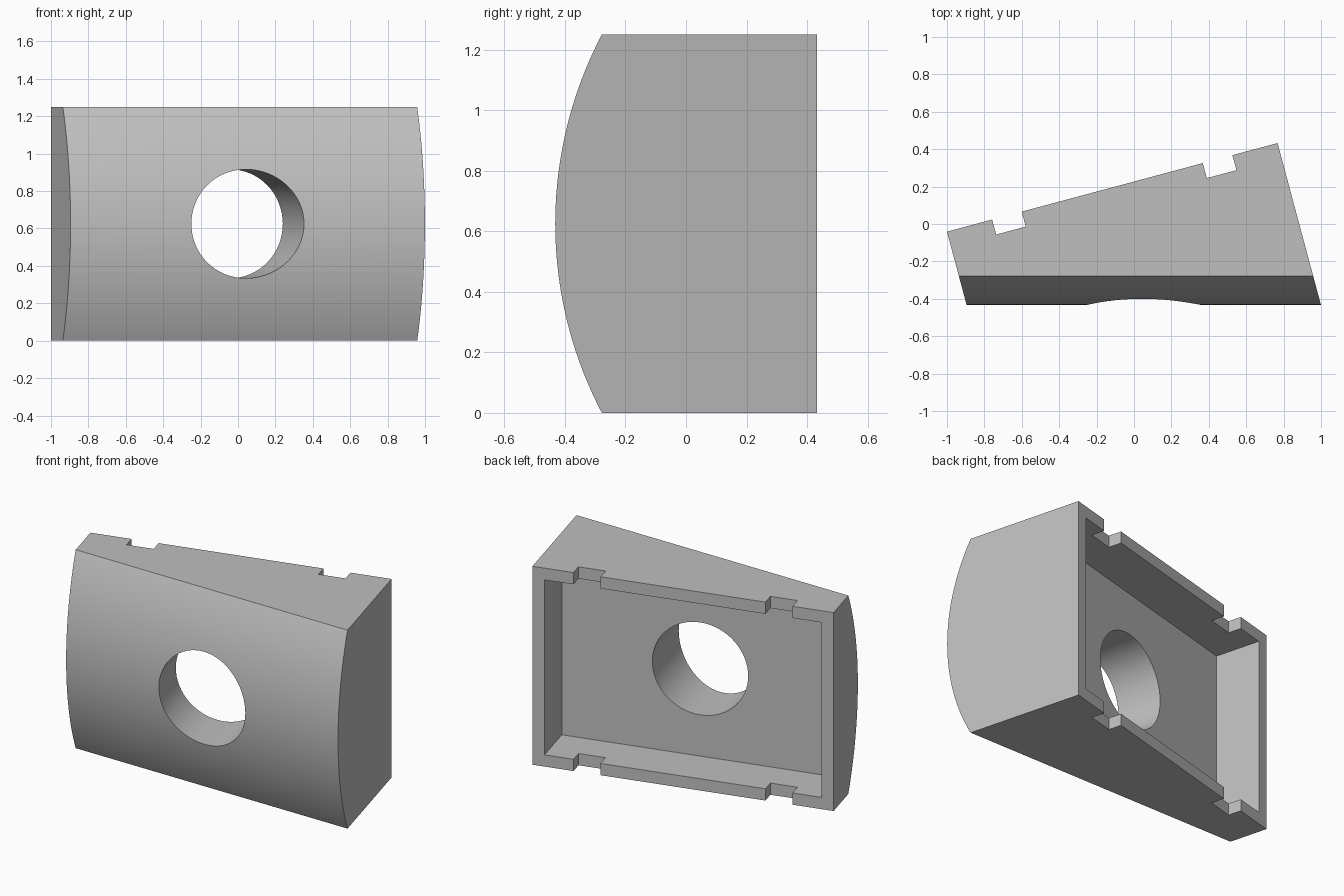
import bpy, bmesh, math
from mathutils import Matrix, Vector

default = bpy.data.objects.get("Cube")
if default:
    bpy.data.objects.remove(default, do_unlink=True)

TILT = math.radians(15)              # back face is turned against the curved front
HEIGHT, LENGTH, FRONT = 1.25, 1.83, -0.432
RIM, POCKET, NOTCH = 0.074, 0.288, 0.083

grey = bpy.data.materials.new("plain grey")
grey.use_nodes = True
grey.diffuse_color = (0.52, 0.52, 0.52, 1)
grey.node_tree.nodes["Principled BSDF"].inputs["Base Color"].default_value = grey.diffuse_color

# Frame of the back face: x runs along it, y points out of it
back = Matrix.Translation((-1, -0.041, 0)) @ Matrix.Rotation(TILT, 4, "Z")


def prism(name, points, direction):
    """Closed prism from a planar outline swept along a direction."""
    bm = bmesh.new()
    face = bm.faces.new([bm.verts.new(p) for p in points])
    swept = bmesh.ops.extrude_face_region(bm, geom=[face])["geom"]
    bmesh.ops.translate(bm, vec=direction,
                        verts=[v for v in swept if isinstance(v, bmesh.types.BMVert)])
    bmesh.ops.recalc_face_normals(bm, faces=bm.faces)
    mesh = bpy.data.meshes.new(name)
    bm.to_mesh(mesh)
    bm.free()
    mesh.materials.append(grey)
    obj = bpy.data.objects.new(name, mesh)
    bpy.context.collection.objects.link(obj)
    return obj


def carve(target, cutter, operation):
    """Apply a boolean and discard the cutter."""
    cutter.hide_render = True
    mod = target.modifiers.new(cutter.name, "BOOLEAN")
    mod.operation, mod.solver, mod.object = operation, "EXACT", cutter
    bpy.context.view_layer.objects.active = target
    bpy.ops.object.modifier_apply(modifier=mod.name)
    bpy.data.objects.remove(cutter, do_unlink=True)


# Wedge plan: slanted back edge with two notches, sides square to it
edge = [(0, 0)]
for start, end in ((0.25, 0.414), (LENGTH - 0.414, LENGTH - 0.25)):
    edge += [(start, 0), (start, -NOTCH), (end, -NOTCH), (end, 0)]
edge += [(LENGTH, 0), (LENGTH, -1.2), (0, -1.2)]
block = prism("wedge_block", [back @ Vector((u, v, 0)) for u, v in edge], (0, 0, HEIGHT))

# Bulging front: circular arc closed by a straight back, swept across the width
bulge = 0.154
radius = ((HEIGHT / 2) ** 2 + bulge ** 2) / (2 * bulge)
half = math.asin(HEIGHT / 2 / radius)
steps = 40
arc = [half * (2 * i / steps - 1) for i in range(steps + 1)]
outline = [(-1.5, FRONT + radius * (1 - math.cos(a)), HEIGHT / 2 + radius * math.sin(a))
           for a in arc]
outline += [(-1.5, 0.8, HEIGHT), (-1.5, 0.8, 0)]
carve(block, prism("front_bulge", outline, (3, 0, 0)), "INTERSECT")

# Rectangular pocket in the back
pocket = [(RIM, -POCKET), (LENGTH - RIM, -POCKET), (LENGTH - RIM, 0.2), (RIM, 0.2)]
carve(block, prism("back_pocket", [back @ Vector((u, v, RIM)) for u, v in pocket],
                   (0, 0, HEIGHT - 2 * RIM)), "DIFFERENCE")

# Round hole, square to the back face
turn = Matrix.Rotation(TILT, 4, "Z")
sides = 64
centre = Vector((0.052, FRONT, HEIGHT / 2))
ring = []
for i in range(sides):
    a = math.tau * i / sides
    ring.append(centre + turn @ Vector((0.291 * math.cos(a), -0.4, 0.291 * math.sin(a))))
carve(block, prism("round_hole", ring, turn @ Vector((0, 1.4, 0))), "DIFFERENCE")

# Smooth the curved surfaces, keep edges crisp
bpy.ops.object.select_all(action="DESELECT")
block.select_set(True)
bpy.context.view_layer.objects.active = block
bpy.ops.object.shade_smooth_by_angle(angle=math.radians(20))
